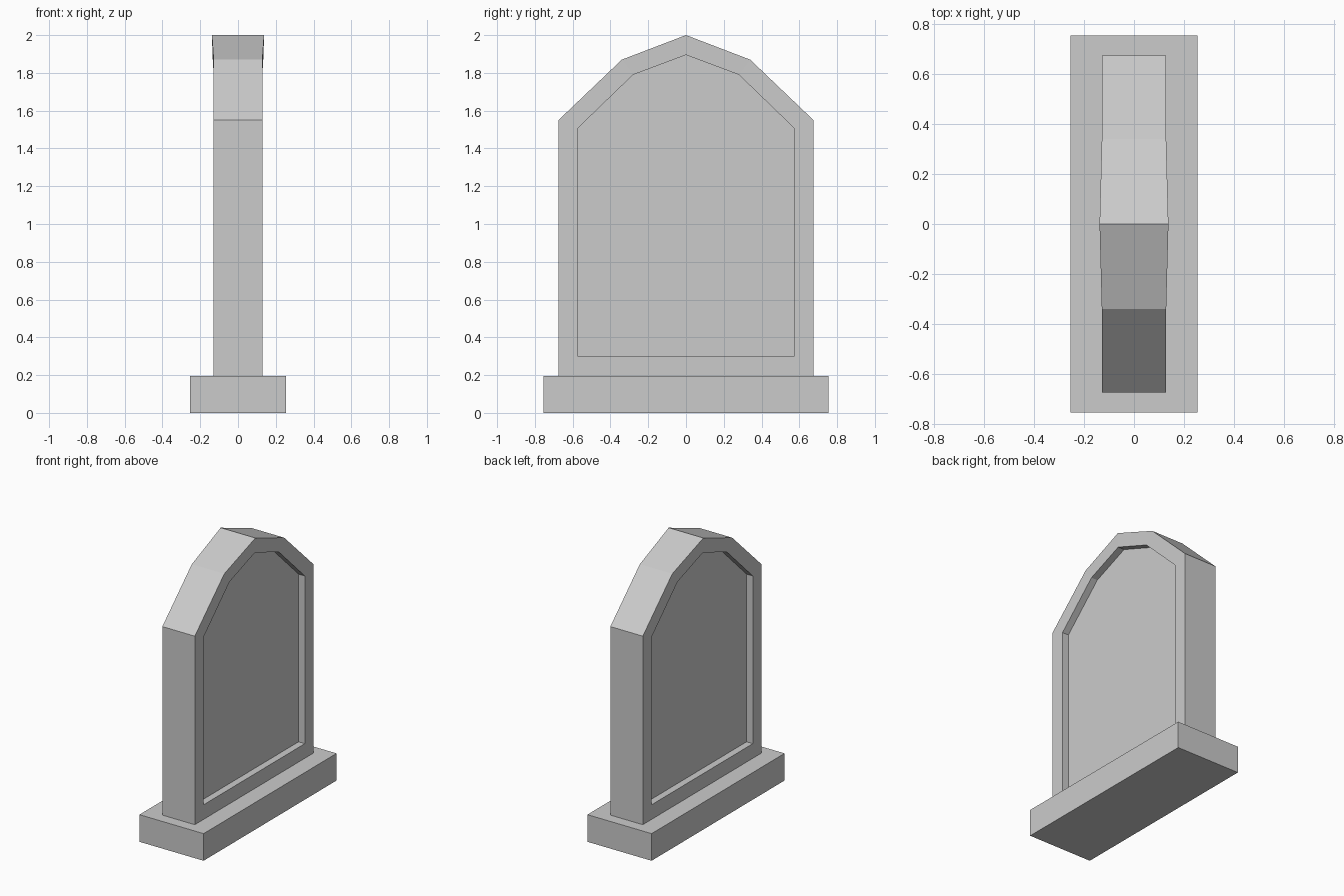
import bpy, bmesh

if "Cube" in bpy.data.objects:
    bpy.data.objects.remove(bpy.data.objects["Cube"], do_unlink=True)

# One grey stone colour
stone = bpy.data.materials.new("grey_stone")
stone.use_nodes = True
color = (0.6, 0.6, 0.6, 1)
stone.diffuse_color = color
stone.node_tree.nodes["Principled BSDF"].inputs["Base Color"].default_value = color


def add_object(name, bm):
    bmesh.ops.recalc_face_normals(bm, faces=bm.faces)
    mesh = bpy.data.meshes.new(name)
    bm.to_mesh(mesh)
    bm.free()
    mesh.materials.append(stone)
    obj = bpy.data.objects.new(name, mesh)
    bpy.context.collection.objects.link(obj)


def full_profile(half):
    """Mirror a half outline (bottom corner up to the peak) across y = 0."""
    return half + [(-y, z) for y, z in reversed(half[:-1])]


# Plinth
bm = bmesh.new()
bmesh.ops.create_cube(bm, size=1)
for v in bm.verts:
    v.co.x *= 0.51
    v.co.y *= 1.51
    v.co.z = (v.co.z + 0.5) * 0.195
add_object("plinth", bm)

# Upright slab with a pointed top and a recessed panel on both broad sides
outer = full_profile([(0.675, 0.195), (0.675, 1.55), (0.34, 1.87), (0, 2)])
inner = full_profile([(0.575, 0.3), (0.575, 1.505), (0.28, 1.79), (0, 1.895)])
half_width, recess = 0.129, 0.05

bm = bmesh.new()


def ring(profile, side, depth, flare):
    """Outline on one side, swelling slightly at the peak."""
    return [bm.verts.new((side * (half_width - depth + (flare if y == 0 else 0)), y, z))
            for y, z in profile]


def bridge(a, b):
    for i in range(len(a)):
        j = (i + 1) % len(a)
        bm.faces.new((a[i], a[j], b[j], b[i]))


edges = []
for side in (1, -1):
    edge = ring(outer, side, 0, 0.009)
    lip = ring(inner, side, 0, 0.006)
    panel = ring(inner, side, recess, 0.006)
    bridge(edge, lip)
    bridge(lip, panel)
    bm.faces.new(panel)
    edges.append(edge)
bridge(*edges)
add_object("headstone_slab", bm)
